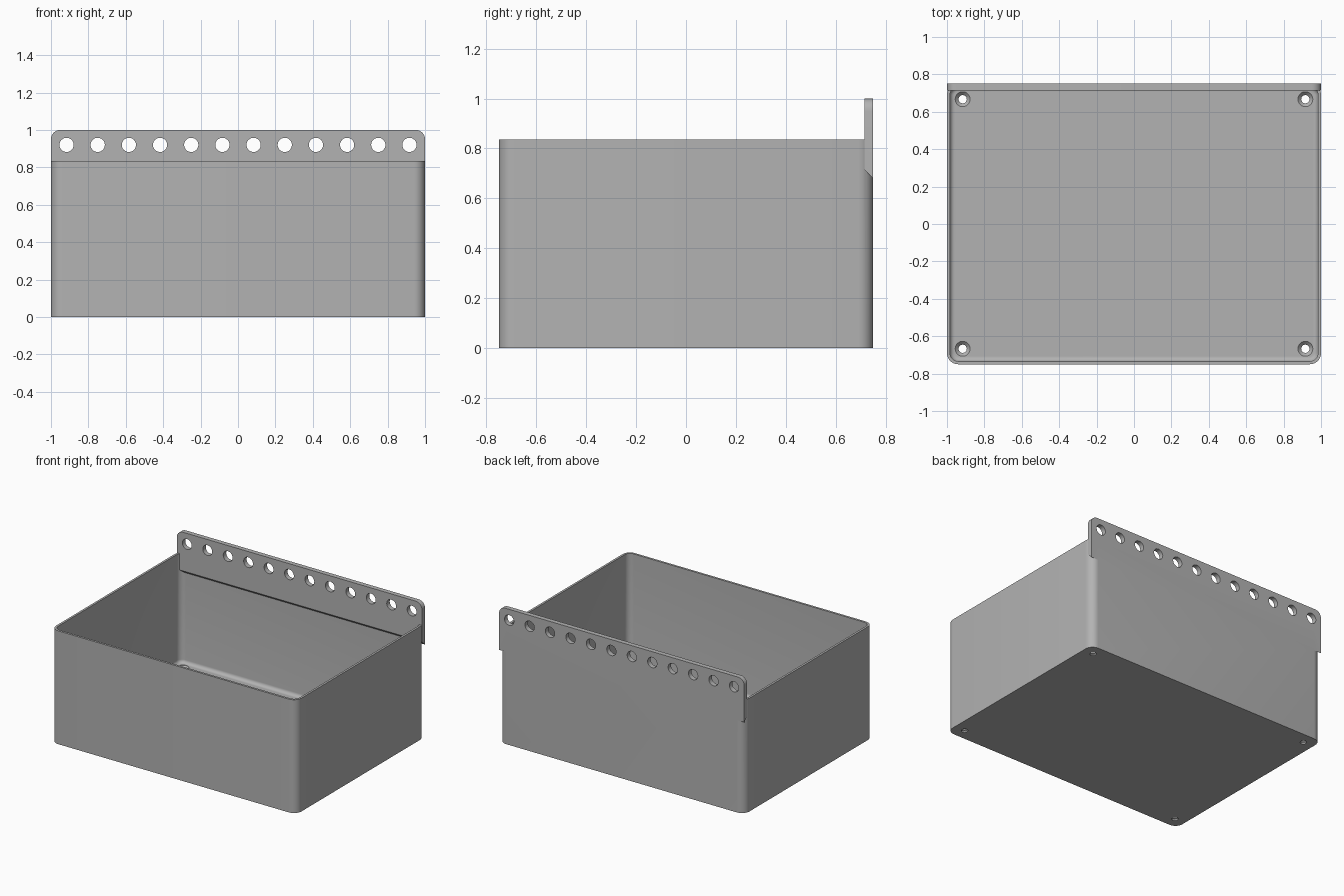
import bpy, bmesh
from math import sin, cos, pi
from mathutils import Matrix, Vector

cube = bpy.data.objects.get("Cube")
if cube:
    bpy.data.objects.remove(cube)

HALF_X, HALF_Y, WALL_TOP = 1.0, 0.75, 0.835
WALL, FLOOR, CORNER, FILLET = 0.016, 0.03, 0.06, 0.025
RAIL_FRONT, RAIL_LOW, HOLES = 0.715, 0.68, 12

plastic = bpy.data.materials.new("grey plastic")
plastic.use_nodes = True
plastic.diffuse_color = (0.45, 0.45, 0.45, 1)
plastic.node_tree.nodes["Principled BSDF"].inputs["Base Color"].default_value = (0.45, 0.45, 0.45, 1)


def rounded_ring(inset, z, steps=8):
    """Rounded rectangle, shrunk by inset, at height z."""
    r = CORNER - inset
    ring = []
    for quarter, (sx, sy) in enumerate([(1, 1), (-1, 1), (-1, -1), (1, -1)]):
        for i in range(steps + 1):
            a = (quarter + i / steps) * pi / 2
            ring.append((sx * (HALF_X - CORNER) + r * cos(a),
                         sy * (HALF_Y - CORNER) + r * sin(a), z))
    return ring


def circle(radius, z, sides=32):
    return [(radius * cos(2 * pi * i / sides), radius * sin(2 * pi * i / sides), z)
            for i in range(sides)]


def loft(bm, rings, matrix=Matrix()):
    """Closed skin through a stack of rings, capped at both ends."""
    loops = [[bm.verts.new(matrix @ Vector(p)) for p in ring] for ring in rings]
    for a, b in zip(loops, loops[1:]):
        for i in range(len(a)):
            j = (i + 1) % len(a)
            bm.faces.new((a[i], a[j], b[j], b[i]))
    bm.faces.new(loops[0][::-1])
    bm.faces.new(loops[-1])


def finish(name, bm):
    bmesh.ops.recalc_face_normals(bm, faces=bm.faces[:])
    mesh = bpy.data.meshes.new(name)
    bm.to_mesh(mesh)
    bm.free()
    mesh.materials.append(plastic)
    obj = bpy.data.objects.new(name, mesh)
    bpy.context.collection.objects.link(obj)
    return obj


def combine(target, tool, operation):
    """Apply a boolean, then discard the tool object."""
    mod = target.modifiers.new(operation.lower(), 'BOOLEAN')
    mod.operation, mod.solver, mod.object = operation, 'EXACT', tool
    bpy.context.view_layer.objects.active = target
    bpy.ops.object.modifier_apply(modifier=mod.name)
    bpy.data.objects.remove(tool)


# Open bin: outside, rim, inside wall, filleted floor
bm = bmesh.new()
rings = [rounded_ring(0, 0), rounded_ring(0, WALL_TOP), rounded_ring(WALL, WALL_TOP)]
for i in range(7):
    a = i / 6 * pi / 2
    rings.append(rounded_ring(WALL + FILLET * (1 - cos(a)), FLOOR + FILLET * (1 - sin(a))))
loft(bm, rings)
storage_bin = finish("storage_bin", bm)

# Hanging rail with sloped underside and rounded top corners
bm = bmesh.new()
slope_top = RAIL_LOW + HALF_Y - RAIL_FRONT
profile = [(HALF_Y, RAIL_LOW), (HALF_Y, 1.0), (RAIL_FRONT, 1.0), (RAIL_FRONT, slope_top)]
loft(bm, [[(x, y, z) for y, z in profile] for x in (-HALF_X, HALF_X)])
ends = [e for e in bm.edges if all(v.co.z > 0.99 for v in e.verts)
        and abs(e.verts[0].co.x - e.verts[1].co.x) < 0.01]
bmesh.ops.bevel(bm, geom=ends, offset=0.05, segments=8, profile=0.5, affect='EDGES')
rail = finish("hanging_rail", bm)
combine(storage_bin, rail, 'UNION')

# Row of rail holes and four countersunk floor holes
bm = bmesh.new()
for i in range(HOLES):
    place = Matrix.Translation(((i - (HOLES - 1) / 2) / 6, 0.73, 0.92)) @ Matrix.Rotation(pi / 2, 4, 'X')
    loft(bm, [circle(0.038, -0.1), circle(0.038, 0.1)], place)
for x in (-0.916, 0.916):
    for y in (-0.667, 0.667):
        sink = [circle(0.022, -0.05), circle(0.022, 0.01),
                circle(0.04, FLOOR - 0.002), circle(0.04, FLOOR + 0.03)]
        loft(bm, sink, Matrix.Translation((x, y, 0)))
cutters = finish("hole_cutters", bm)
cutters.hide_render = True
combine(storage_bin, cutters, 'DIFFERENCE')

# Smooth rounded areas, crisp edges
bpy.ops.object.select_all(action='DESELECT')
storage_bin.select_set(True)
bpy.context.view_layer.objects.active = storage_bin
bpy.ops.object.shade_smooth_by_angle(angle=pi / 6)
